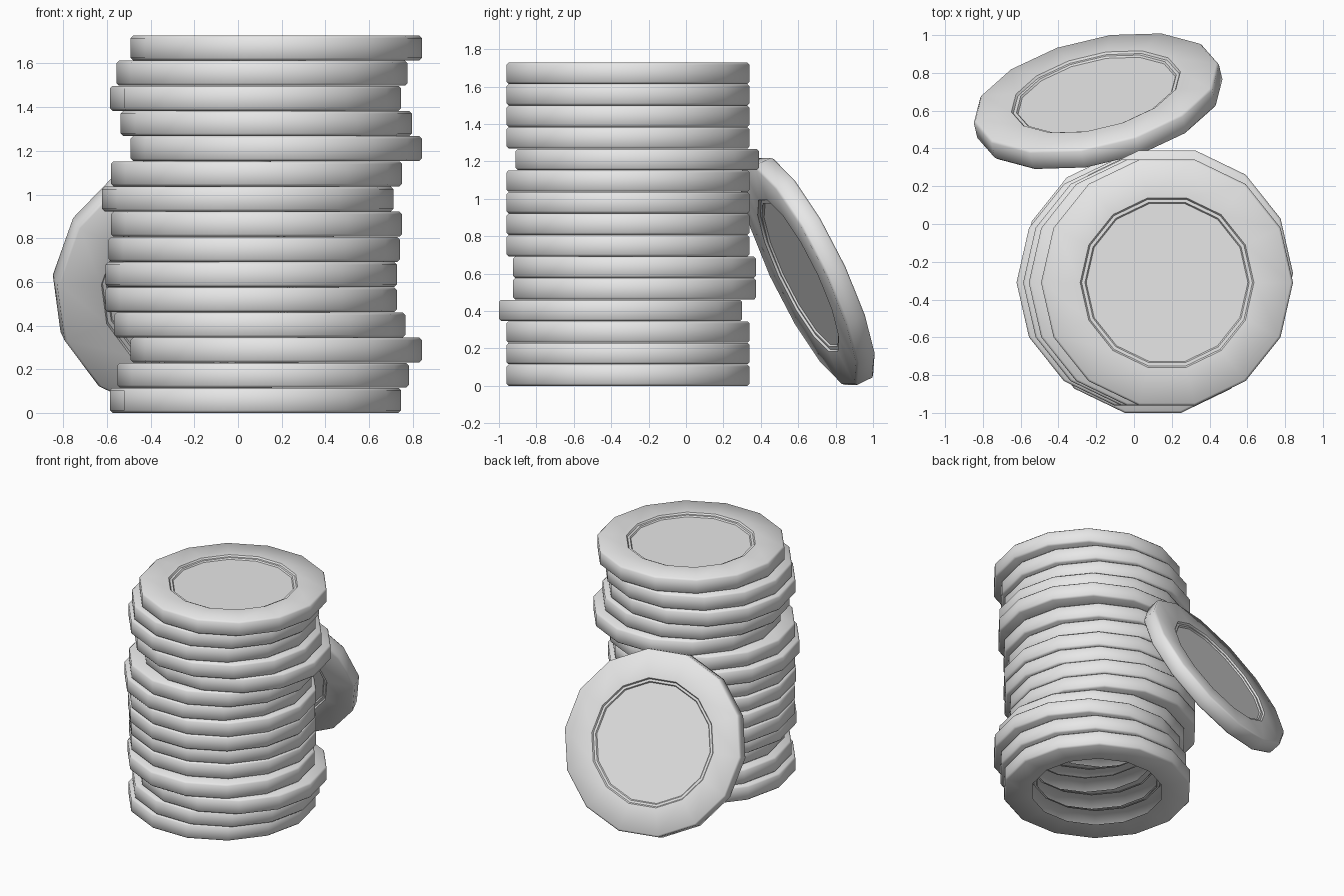
import bpy, bmesh, math
from mathutils import Vector, Matrix

cube = bpy.data.objects.get("Cube")
if cube:
    bpy.data.objects.remove(cube, do_unlink=True)

SIDES = 14
PITCH = 0.1153
HEIGHT = 0.114

# One plain metal colour
metal = bpy.data.materials.new("grey_metal")
metal.use_nodes = True
metal.diffuse_color = (0.8, 0.8, 0.8, 1)
metal.node_tree.nodes["Principled BSDF"].inputs["Base Color"].default_value = (0.8, 0.8, 0.8, 1)

# Stepped rim of the recess as (radius, depth below the face)
RECESS = [(0.46, 0), (0.452, 0.012), (0.435, 0.012), (0.428, 0.022)]


def coin(name, matrix, top_disc=False, bottom_disc=False):
    """Fourteen-sided disc shell lathed from a bevelled rim profile."""
    rim = [(0.655, 0), (0.667, 0.012), (0.667, HEIGHT - 0.012), (0.655, HEIGHT)]
    below = [(r, d) for r, d in reversed(RECESS)] if bottom_disc else [(0.465, 0)]
    profile = below + rim + [(r, HEIGHT - d) for r, d in RECESS]
    bm = bmesh.new()
    rings = []
    for r, z in profile:
        ring = []
        for i in range(SIDES):
            a = math.tau * i / SIDES
            ring.append(bm.verts.new((r * math.cos(a), r * math.sin(a), z)))
        rings.append(ring)
    for low, high in zip(rings, rings[1:]):
        for i in range(SIDES):
            j = (i + 1) % SIDES
            bm.faces.new((low[i], low[j], high[j], high[i]))
    if top_disc:
        bm.faces.new(rings[-1])
    if bottom_disc:
        bm.faces.new(rings[0][::-1])
    mesh = bpy.data.meshes.new(name)
    bm.to_mesh(mesh)
    bm.free()
    mesh.materials.append(metal)
    obj = bpy.data.objects.new(name, mesh)
    bpy.context.collection.objects.link(obj)
    obj.matrix_world = matrix
    bpy.ops.object.select_all(action="DESELECT")
    obj.select_set(True)
    bpy.context.view_layer.objects.active = obj
    bpy.ops.object.shade_smooth_by_angle(angle=math.radians(50))


# Uneven stack: sideways offsets from bottom to top, hollow below the top coin
offsets_x = [0.08, 0.115, 0.175, 0.10, 0.06, 0.06, 0.075, 0.085,
             0.045, 0.085, 0.175, 0.13, 0.08, 0.11, 0.175]
offsets_y = {3: -0.35, 4: -0.275, 5: -0.275, 10: -0.26}
for n, x in enumerate(offsets_x):
    place = Matrix.Translation((x, offsets_y.get(n, -0.31), n * PITCH))
    coin(f"stacked_coin_{n + 1}", place, top_disc=(n == len(offsets_x) - 1))

# Closed coin leaning against the back of the stack
normal = Vector((-0.21, 0.88, 0.43)).normalized()
side = Vector((0, 0, 1)).cross(normal).normalized()
up = normal.cross(side)
tilt = Matrix((side, up, normal)).transposed().to_4x4()
lean = Matrix.Translation((-0.19, 0.65, 0.612)) @ tilt @ Matrix.Translation((0, 0, -HEIGHT / 2))
coin("leaning_coin", lean, top_disc=True, bottom_disc=True)
